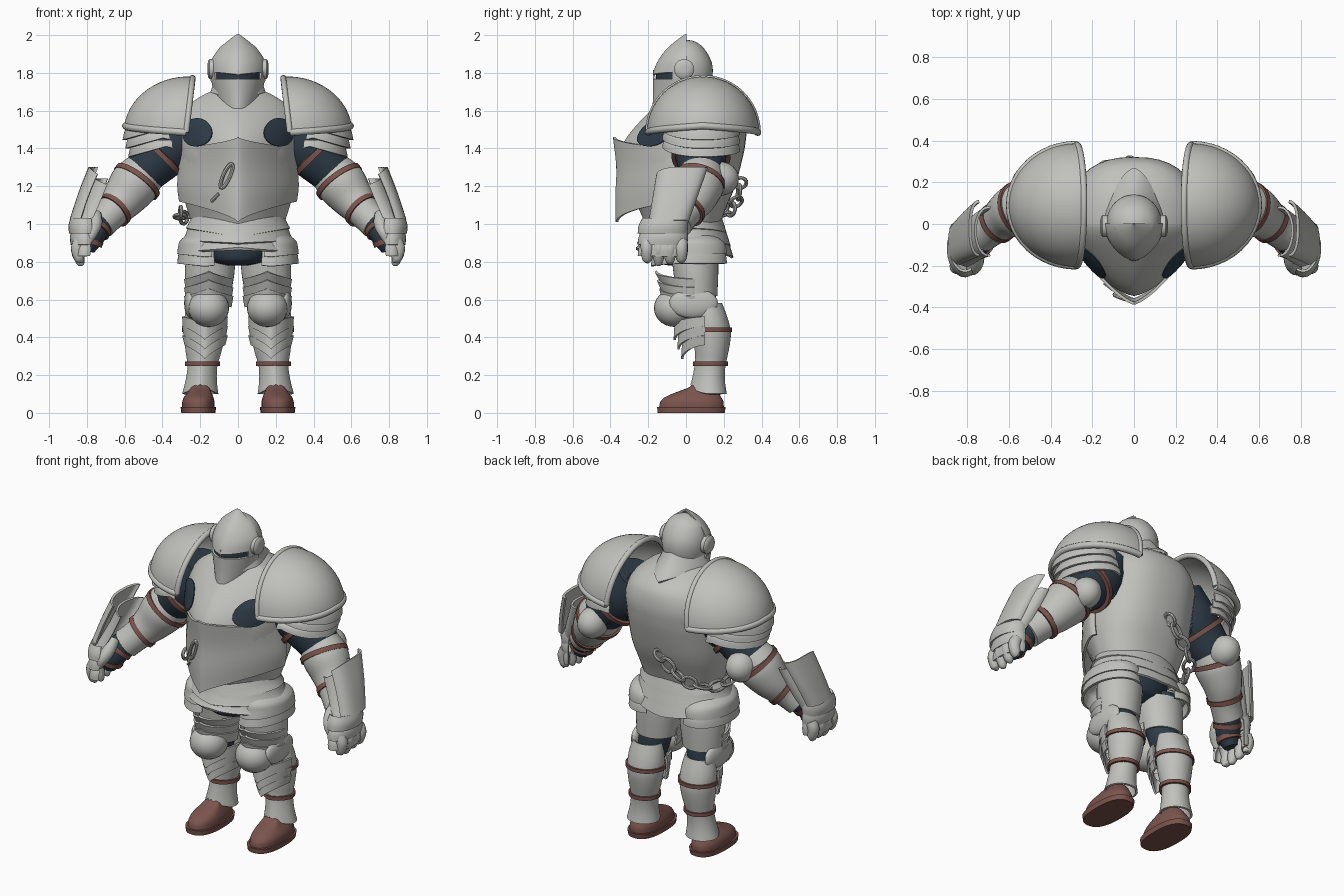
import bpy, bmesh
from math import sin, cos, pi, radians
from mathutils import Vector as V

if "Cube" in bpy.data.objects:
    bpy.data.objects.remove(bpy.data.objects["Cube"])


def material(name, rgb):
    m = bpy.data.materials.new(name)
    m.use_nodes = True
    m.diffuse_color = (*rgb, 1)
    m.node_tree.nodes["Principled BSDF"].inputs["Base Color"].default_value = (*rgb, 1)
    return m


STEEL = material("steel grey", (0.53, 0.53, 0.505))
CLOTH = material("dark blue cloth", (0.028, 0.045, 0.065))
LEATHER = material("red brown leather", (0.2, 0.088, 0.075))


def build(name, rows, mat, closed=True, cap=False, loop=False, thick=0, mirror=False):
    """Skin a grid of points, then thicken, mirror and smooth it."""
    bm = bmesh.new()
    grid = [[bm.verts.new(p) for p in row] for row in rows]
    n = len(grid[0])
    for i in range(len(grid) - (0 if loop else 1)):
        a, b = grid[i], grid[(i + 1) % len(grid)]
        for j in range(n if closed else n - 1):
            k = (j + 1) % n
            bm.faces.new((a[j], a[k], b[k], b[j]))
    if cap:
        bm.faces.new(grid[0])
        bm.faces.new(grid[-1])
    bmesh.ops.remove_doubles(bm, verts=bm.verts, dist=1e-5)
    bmesh.ops.recalc_face_normals(bm, faces=bm.faces)
    me = bpy.data.meshes.new(name)
    bm.to_mesh(me)
    bm.free()
    me.materials.append(mat)
    ob = bpy.data.objects.new(name, me)
    bpy.context.collection.objects.link(ob)
    bpy.ops.object.select_all(action="DESELECT")
    ob.select_set(True)
    bpy.context.view_layer.objects.active = ob
    if thick:
        s = ob.modifiers.new("thickness", "SOLIDIFY")
        s.thickness, s.offset = thick, 0
        bpy.ops.object.modifier_apply(modifier=s.name)
    if mirror:
        s = ob.modifiers.new("both sides", "MIRROR")
        s.use_mirror_merge = False
        bpy.ops.object.modifier_apply(modifier=s.name)
    bpy.ops.object.shade_smooth_by_angle(angle=radians(40))


def spline(keys, sub):
    """Catmull-Rom through tuples of any length."""
    out = []
    for i in range(len(keys) - 1):
        a, b, c, d = (keys[max(0, min(len(keys) - 1, i + k))] for k in (-1, 0, 1, 2))
        for s in range(sub):
            t = s / sub
            out.append([q + t / 2 * (r - p + t * (2*p - 5*q + 4*r - w + t * (3*(q - r) + w - p)))
                        for p, q, r, w in zip(a, b, c, d)])
    return out + [list(keys[-1])]


def ring_point(key, a, p=2, q=2, grow=0):
    """Key is z, half width, front depth, back depth, centre x, centre y."""
    z, rx, f, b, cx, cy = key
    c, s = cos(a), sin(a)
    e = 2 / (p if s < 0 else q)
    depth = (f if s < 0 else b) + grow
    return V((cx + (rx + grow) * abs(c) ** e * (1 if c > 0 else -1),
              cy + depth * abs(s) ** e * (1 if s > 0 else -1), z))


def loft(name, keys, mat, p=2, q=2, arc=(0, 360), dip=(0, 0), bdip=0, n=40, sub=3, grow=0, **kw):
    keys = spline([(*k, 0, 0)[:6] if len(k) == 4 else k for k in keys], sub)
    closed = arc[1] - arc[0] == 360
    rows = []
    for i, k in enumerate(keys):
        t = i / (len(keys) - 1)
        row = []
        for j in range(n if closed else n + 1):
            a = radians(arc[0] + (arc[1] - arc[0]) * j / n)
            pt = ring_point(k, a, p, q, grow)
            drop = dip[0] + (dip[1] - dip[0]) * t if sin(a) < 0 else bdip * t
            pt.z += drop * (1 - abs(cos(a)))
            row.append(pt)
        rows.append(row)
    build(name, rows, mat, closed=closed, **kw)


def at_height(keys, z):
    for a, b in zip(keys, keys[1:]):
        if min(a[0], b[0]) <= z <= max(a[0], b[0]):
            t = (z - a[0]) / (b[0] - a[0])
            return [x + t * (y - x) for x, y in zip(a, b)]


def tube(name, keys, mat, n=16, sub=4, loop=False, **kw):
    """Round limb; keys are x, y, z, radius."""
    pts = list(keys) if loop else spline(keys, sub)
    side, rows = V((.31, .9, .2)), []
    for i, k in enumerate(pts):
        nxt = pts[(i + 1) % len(pts)] if loop else pts[min(i + 1, len(pts) - 1)]
        prv = pts[i - 1] if loop else pts[max(i - 1, 0)]
        t = (V(nxt[:3]) - V(prv[:3])).normalized()
        side = (side - t * side.dot(t)).normalized()
        up = t.cross(side)
        rows.append([V(k[:3]) + k[3] * (side * cos(2*pi*j/n) + up * sin(2*pi*j/n)) for j in range(n)])
    build(name, rows, mat, cap=not loop, loop=loop, **kw)


def strap(name, a, b, r, h=.014):
    """Leather band around the axis a to b, centred on a."""
    a = V(a)
    d = (V(b) - a).normalized() * h
    tube(name, [(*(a - d), r - .02), (*(a - d), r), (*(a + d), r), (*(a + d), r - .02)],
         LEATHER, n=28, sub=1, mirror=True)


def blob(name, c, r, mat, n=24, m=14, **kw):
    rows = [[V((c[0] + r[0]*sin(pi*i/m)*cos(2*pi*j/n), c[1] + r[1]*sin(pi*i/m)*sin(2*pi*j/n),
                c[2] + r[2]*cos(pi*i/m))) for j in range(n)] for i in range(m + 1)]
    build(name, rows, mat, **kw)


# Torso and cloth at the shoulders
torso = [(.96, .23, .2, .17, 0, 0), (1.08, .27, .25, .21, 0, 0), (1.2, .3, .32, .26, 0, 0),
         (1.35, .31, .345, .3, 0, 0), (1.43, .315, .33, .315, 0, 0), (1.52, .32, .265, .32, 0, 0),
         (1.62, .27, .165, .29, 0, 0), (1.69, .17, .09, .19, 0, 0), (1.72, .08, .05, .13, 0, 0)]
loft("cuirass", torso, STEEL, p=1.5, q=2.4, cap=True)
for label, ca, wa, cz, hz in (("front", 319, 18, 1.485, .075), ("back", 24, 13, 1.44, .15)):
    rows = [[ring_point(at_height(torso, cz + hz*r/4*sin(2*pi*j/20)),
                        radians(ca + wa*r/4*cos(2*pi*j/20)), p=1.5, q=2.4, grow=.012)
             for j in range(20)] for r in range(5)]
    build("armpit_cloth_" + label, rows, CLOTH, thick=.006, mirror=True)
loft("belly_plate", [(1.4, .305, .38, .1), (1.3, .31, .362, .1), (1.2, .315, .367, .1), (1.12, .305, .365, .1)],
     STEEL, p=1.35, arc=(165, 375), dip=(.06, -.11), thick=.014)
latch = [(-.06 + .03*cos(a) - .014*sin(a), -.35 - .012*cos(a), 1.255 + .062*cos(a) + .014*sin(a), .01)
         for a in (2*pi*i/20 for i in range(20))]
tube("belly_latch", latch, STEEL, n=8, loop=True)
tube("belly_latch_pin", [(-.14, -.285, 1.12, .009), (-.1, -.315, 1.16, .009)], STEEL, n=8)

# Neck guard and helmet
loft("neck_guard", [(1.79, .11, .09, .13), (1.74, .125, .12, .19), (1.695, .14, .14, .265)],
     STEEL, p=1.6, q=1.5, dip=(0, -.05), bdip=-.045, thick=.014)
loft("helmet_skull", [(1.66, .1, .08, .11), (1.78, .13, .11, .14), (1.86, .13, .1, .135),
                      (1.93, .1, .07, .095), (1.965, .05, .03, .05), (1.975, .005, .005, .005)], STEEL, cap=True)
loft("visor_lower", [(1.615, .1, .172, .1), (1.69, .12, .168, .1), (1.768, .138, .168, .1)],
     STEEL, p=1.7, arc=(178, 362), dip=(-.005, 0), thick=.012)
loft("visor_upper", [(1.805, .143, .17, .1), (1.86, .137, .15, .1), (1.92, .1, .108, .1),
                     (1.965, .05, .055, .1), (2, .002, .002, .1)], STEEL, p=1.6, arc=(178, 362),
     dip=(-.016, 0), thick=.012)
loft("eye_slit", [(1.75, .132, .155, .1), (1.815, .135, .157, .1)], CLOTH, p=1.6, arc=(190, 350), thick=.006)
for label, a, w in (("left", 330, 30), ("right", 180, 30), ("nose", 268, 4)):
    loft("visor_bridge_" + label, [(1.755, .138, .168, .1), (1.815, .143, .17, .1)], STEEL,
         p=1.6, arc=(a, a + w), n=6, thick=.012)
tube("visor_pivot", [(.12, -.01, 1.82, .053), (.15, -.01, 1.82, .053), (.158, -.01, 1.82, .045),
                     (.162, -.01, 1.82, .02)], STEEL, n=24, sub=1, mirror=True)


# Shoulder domes with rolled rims
def dome(u, v):
    th, ph = pi * u, pi / 2 * v
    h = sin(th) * cos(ph)
    return V((.275 - .035*h + .32*sin(ph), .09 - .29*cos(th)*cos(ph), 1.485 + .288*h + .035*v))


build("shoulder_dome", [[dome(i/28, j/14) for i in range(29)] for j in range(15)], STEEL,
      closed=False, thick=.014, mirror=True)
edge = [dome(0, i/12) for i in range(12)] + [dome(1, 1 - i/12) for i in range(13)]
tube("dome_lower_rim", [(*p, .019) for p in edge], STEEL, n=10, sub=1, mirror=True)
tube("dome_inner_rim", [(*dome(i/24, 0), .016) for i in range(25)], STEEL, n=10, sub=1, mirror=True)

# Upper arm lames and cloth sleeve
for i in range(3):
    z, x = 1.53 - .045*i, .41 - .015*i
    loft("arm_lame", [(z, .16, .18, .18, x, .08), (z - .04, .185, .195, .195, x, .08),
                      (z - .085, .195, .2, .2, x, .08)], STEEL, arc=(-100, 105), dip=(0, .055), bdip=.03,
         thick=.012, mirror=True)
tube("sleeve", [(.26, .08, 1.56, .13), (.33, .08, 1.44, .15), (.42, .08, 1.35, .134), (.52, .09, 1.25, .112)],
     CLOTH, n=24, mirror=True)
strap("upper_arm_strap", (.405, .08, 1.365), (.5, .08, 1.27), .157)

# Forearm guard, elbow and straps
tube("forearm_guard", [(.49, .09, 1.28, .115), (.55, .07, 1.21, .132), (.61, .04, 1.13, .112),
                       (.67, -.01, 1.06, .088), (.73, -.05, 1.0, .085)], STEEL, n=24, mirror=True)
blob("elbow_cup", (.505, .18, 1.24), (.085, .1, .09), STEEL, mirror=True)
strap("elbow_strap", (.535, .075, 1.225), (.605, .04, 1.13), .138)
strap("wrist_strap", (.655, .005, 1.075), (.73, -.05, 1.0), .102)

# Gauntlet: flared cuff, hand lames, fingers and thumb
loft("cuff_outer", [(1.3, .05, .13, .13, .735, -.02), (1.16, .055, .12, .11, .785, -.05),
                    (1.02, .06, .1, .1, .825, -.09)], STEEL, arc=(-85, 85), dip=(-.04, 0), p=2.6, q=2.6,
     n=16, thick=.014, mirror=True)
loft("cuff_inner", [(1.24, .06, .12, .11, .7, -.03), (1.12, .065, .11, .1, .745, -.055),
                    (.99, .07, .1, .1, .8, -.1)], STEEL, arc=(-100, 100), dip=(-.03, 0), n=16,
     thick=.012, mirror=True)
tube("palm", [(.7, -.03, 1.04, .07), (.75, -.08, .98, .074), (.78, -.11, .92, .066), (.8, -.11, .86, .04)],
     CLOTH, mirror=True)
for i in range(3):
    z, r = 1.03 - .06*i, .082 - .008*i
    loft("hand_lame", [(z, r - .012, .115, .11, .81, -.11), (z - .04, r, .13, .12, .81, -.115),
                       (z - .08, r - .006, .13, .12, .812, -.12)], STEEL, arc=(-115, 100), thick=.012,
         n=20, mirror=True)
for i in range(4):
    y = -.205 + .06*i
    low = .775 + .015 * abs(i - 1.2)
    tube("finger", [(.835, y, .91, .034), (.85, y, .87, .035), (.84, y, .82, .029), (.832, y, low + .01, .019),
                    (.83, y, low, .008)], STEEL, n=12, mirror=True)
tube("thumb", [(.755, -.13, 1.05, .033), (.755, -.18, 1.0, .036), (.775, -.215, .95, .032), (.79, -.225, .9, .014)],
     STEEL, n=12, mirror=True)
strap("palm_strap", (.75, -.085, .975), (.78, -.12, .92), .08)
strap("knuckle_strap", (.782, -.11, .91), (.8, -.11, .86), .069)

# Waist lames, pelvis and hip plates
for i, (z, rx, f, b) in enumerate(((1.06, .235, .2, .175), (.995, .255, .22, .195), (.935, .27, .23, .21))):
    loft("waist_lame", [(z, rx, f, b), (z - .05, rx + .015, f + .02, b + .02), (z - .085, rx + .035, f + .035, b + .035)],
         STEEL, p=1.7, dip=(-.03, -.05 + .035*i), bdip=-.03, thick=.014)
loft("pelvis", [(.98, .2, .16, .16), (.89, .2, .19, .16), (.82, .17, .185, .14), (.795, .13, .16, .1),
                (.78, .05, .09, .07)], CLOTH, cap=True)
for i in range(2):
    z = .91 - .05*i
    loft("hip_plate", [(z + .03, .08, .12, .11, .175, .02), (z, .125, .18, .165, .175, .02),
                       (z - .03, .135, .19, .185, .175, .02), (z - .07, .14, .2, .19, .175, .02)],
         STEEL, arc=(255 - 5*i, 470), dip=(.02, -.015), thick=.014, mirror=True)

# Thighs, knees and their plates
tube("thigh_cloth", [(.15, .05, .86, .1), (.155, .05, .72, .096), (.165, .07, .58, .092), (.175, .1, .46, .075)],
     CLOTH, mirror=True)
loft("thigh_guard", [(.82, .125, .12, .115, .145, .05), (.74, .125, .11, .115, .15, .05),
                     (.62, .113, .1, .105, .157, .055)], STEEL, thick=.012, mirror=True)
for i in range(3):
    z = .71 - .045*i
    loft("thigh_lame", [(z, .125, .19 - .012*i, .1, .155, .03), (z - .06, .115, .15, .1, .155, .03)],
         STEEL, p=1.6, arc=(170, 370), dip=(.04, .03), thick=.012, mirror=True)
blob("knee_cup", (.155, -.06, .555), (.108, .11, .1), STEEL, mirror=True)
blob("knee_wing", (.25, .04, .58), (.035, .13, .08), STEEL, mirror=True)
for i in range(3):
    z = .51 - .05*i
    loft("shin_lame", [(z, .115, .155 - .02*i, .1, .175, .1), (z - .05, .112 - .005*i, .16 - .02*i, .1, .175, .1)],
         STEEL, p=1.5, arc=(180, 360), dip=(-.04, -.075), thick=.012, mirror=True)

# Greaves, straps and shoes
greave = [(.58, .085, .06, .075, .178, .11), (.5, .1, .085, .09, .178, .125), (.42, .102, .085, .102, .178, .13),
          (.33, .09, .08, .09, .182, .13), (.25, .073, .075, .073, .188, .13), (.17, .077, .08, .075, .195, .125),
          (.1, .09, .095, .085, .2, .125)]
loft("greave", greave, STEEL, p=1.7, dip=(0, .05), thick=.012, mirror=True)
for z in (.44, .26):
    k = at_height(greave, z)
    loft("greave_strap", [(z + d, *k[1:]) for d in (.011, -.011)], LEATHER, p=1.75, grow=.01,
         thick=.014, sub=1, mirror=True)
loft("shoe_sole", [(0, .09, .18, .175, .21, .03), (.03, .094, .183, .18, .21, .03)], LEATHER, p=2.5, q=2.5,
     sub=1, cap=True, mirror=True)
loft("shoe_upper", [(.03, .086, .172, .17, .21, .03), (.06, .085, .165, .168, .21, .03),
                    (.085, .077, .138, .155, .208, .03), (.11, .062, .08, .14, .203, .03),
                    (.135, .046, .02, .11, .2, .035), (.152, .02, .005, .06, .2, .04)],
     LEATHER, p=2.2, q=2.3, cap=True, mirror=True)

# Chain draped around the back and right side
path = spline([(0, .275, 1.24), (-.1, .26, 1.14), (-.21, .21, 1.06), (-.29, .06, 1.03), (-.285, -.1, 1.07)], 2)
for i in range(len(path) - 1):
    a, b = V(path[i]), V(path[i + 1])
    d = (b - a).normalized()
    out = V((a.x, a.y, 0)).normalized()
    w = d.cross(out).normalized() if i % 2 else out
    mid = (a + b) / 2 + out * .015
    ring = [mid + d*cos(t)*(b - a).length*.6 + w*sin(t)*.032 for t in (2*pi*j/16 for j in range(16))]
    tube("chain_link", [(*p, .01) for p in ring], STEEL, n=8, loop=True)
